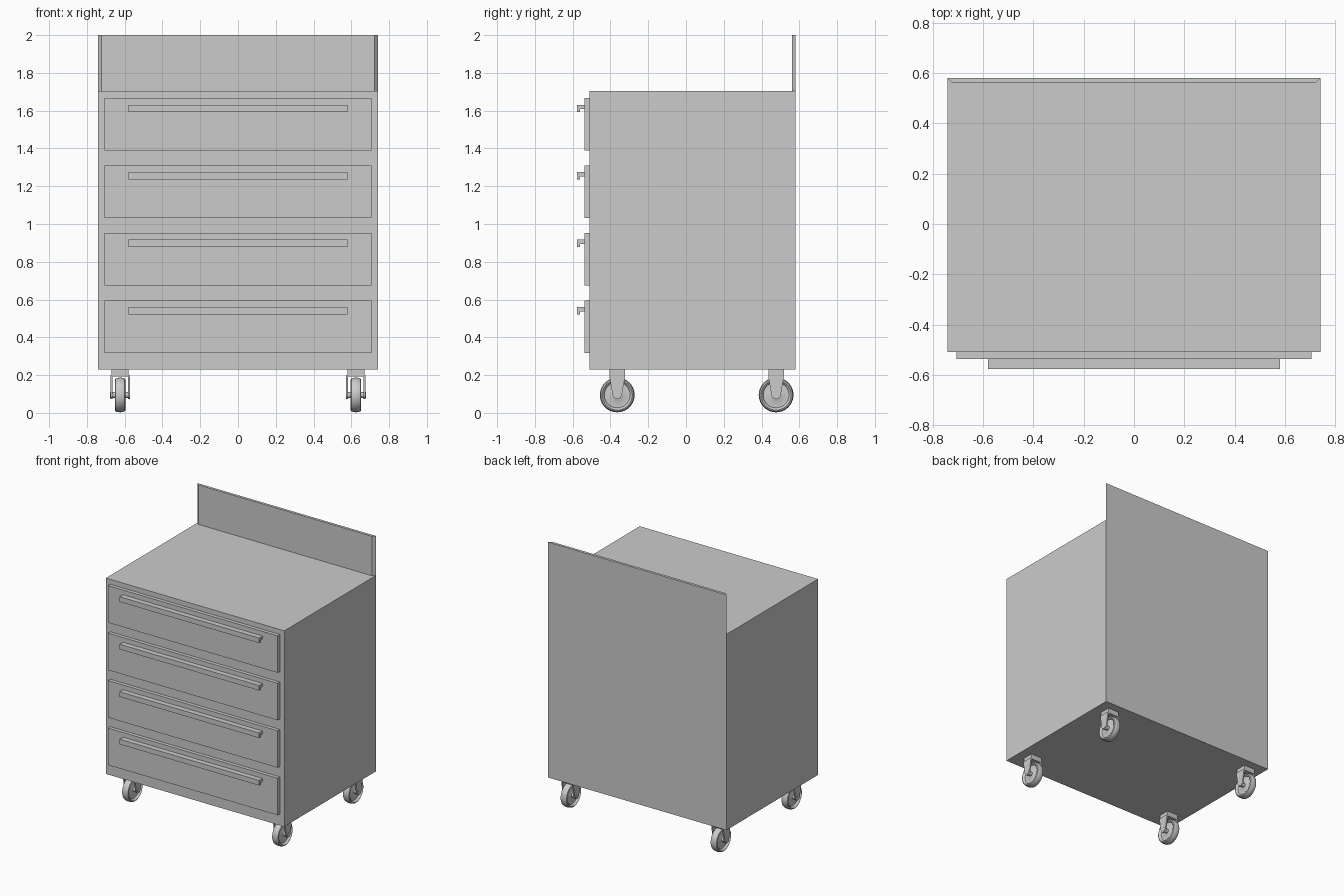
import bpy, bmesh, math
from mathutils import Matrix, Vector

if "Cube" in bpy.data.objects:
    bpy.data.objects.remove(bpy.data.objects["Cube"])


def finish(name, bm, smooth=False):
    bmesh.ops.recalc_face_normals(bm, faces=bm.faces)
    me = bpy.data.meshes.new(name)
    bm.to_mesh(me)
    bm.free()
    ob = bpy.data.objects.new(name, me)
    bpy.context.collection.objects.link(ob)
    if smooth:
        bpy.ops.object.select_all(action='DESELECT')
        ob.select_set(True)
        bpy.context.view_layer.objects.active = ob
        bpy.ops.object.shade_smooth_by_angle(angle=math.radians(35))
    return ob


def add_prism(bm, bottom, offset):
    """Extrude a polygon (3D points) along an offset."""
    face = bm.faces.new([bm.verts.new(p) for p in bottom])
    ext = bmesh.ops.extrude_face_region(bm, geom=[face])
    moved = [v for v in ext['geom'] if isinstance(v, bmesh.types.BMVert)]
    bmesh.ops.translate(bm, verts=moved, vec=offset)
    if not face.is_valid or len(face.link_loops if hasattr(face, 'link_loops') else [1]) == 0:
        return


def prism(name, points, offset):
    bm = bmesh.new()
    add_prism(bm, points, offset)
    return finish(name, bm)


def box(name, x0, x1, y0, y1, z0, z1):
    return prism(name, [(x0, y0, z0), (x1, y0, z0), (x1, y1, z0), (x0, y1, z0)], (0, 0, z1 - z0))


# Cabinet and mitred splashback
W, BACK = 0.742, 0.58
box("cabinet_body", -W, W, -0.51, BACK, 0.23, 1.703)
prism("back_panel", [(-W, BACK, 1.703), (-W + 0.02, 0.56, 1.703),
                     (W - 0.02, 0.56, 1.703), (W, BACK, 1.703)], (0, 0, 0.297))

# Drawers with hooked pull rails
for i in range(4):
    z = 0.317 + i * 0.357
    box(f"drawer_front_{i + 1}", -0.706, 0.706, -0.537, -0.51, z, z + 0.278)
    t = z + 0.243
    hook = [(-0.537, t), (-0.577, t), (-0.577, t - 0.038),
            (-0.562, t - 0.038), (-0.562, t - 0.022), (-0.537, t - 0.022)]
    prism(f"drawer_handle_{i + 1}", [(-0.58, y, zz) for y, zz in hook], (1.16, 0, 0))

# Caster parts
R, AXLE_Z = 0.092, 0.095
TYRE = [(0, 0.016), (0.022, 0.016), (0.028, 0.012), (0.068, 0.012), (0.074, 0.024),
        (0.080, 0.028), (0.087, 0.024), (0.0905, 0.014), (R, 0)]


def wheel(name, x, y):
    profile = TYRE + [(r, -w) for r, w in reversed(TYRE[:-1])]
    bm = bmesh.new()
    verts = [bm.verts.new((w, r, 0)) for r, w in profile]
    edges = [bm.edges.new(p) for p in zip(verts, verts[1:])]
    bmesh.ops.spin(bm, geom=verts + edges, cent=(0, 0, 0), axis=(1, 0, 0),
                   angle=math.tau, steps=40, use_merge=True)
    bmesh.ops.remove_doubles(bm, verts=bm.verts, dist=1e-5)
    bmesh.ops.translate(bm, verts=bm.verts, vec=(x, y, AXLE_Z))
    return finish(name, bm, True)


def fork(name, x, y):
    # Side outline of an arm: tapered with a rounded end
    tip = [(0.025 * math.cos(a), AXLE_Z + 0.004 + 0.025 * math.sin(a))
           for a in [math.radians(d) for d in range(-170, 0, 20)]]
    arm = [(-0.041, 0.23), (-0.041, 0.190)] + tip + [(0.041, 0.190), (0.041, 0.23)]
    crown = [(-0.041, 0.192), (0.041, 0.192), (0.041, 0.23), (-0.041, 0.23)]
    bm = bmesh.new()
    for side in (-1, 1):
        start = x + side * 0.046 - 0.005
        # Arms stop just below the crown so its top edge steps inward
        outline = [(a, min(b, 0.200)) for a, b in arm]
        add_prism(bm, [(start, y + a, b) for a, b in outline], (0.010, 0, 0))
    add_prism(bm, [(x - 0.045, y + a, b) for a, b in crown], (0.090, 0, 0))
    return finish(name, bm)


def axle(name, x, y):
    bm = bmesh.new()
    m = Matrix.Translation(Vector((x, y, AXLE_Z))) @ Matrix.Rotation(math.pi / 2, 4, 'Y')
    for r, length in ((0.010, 0.100), (0.016, 0.105)):
        bmesh.ops.create_cone(bm, cap_ends=True, segments=20, radius1=r, radius2=r,
                              depth=length, matrix=m)
    return finish(name, bm, True)


# Four casters
for xs, side in ((-1, "left"), (1, "right")):
    for y, end in ((-0.364, "front"), (0.477, "rear")):
        x = xs * 0.624
        wheel(f"{end}_{side}_wheel", x, y)
        fork(f"{end}_{side}_fork", x, y)
        axle(f"{end}_{side}_axle", x, y)
